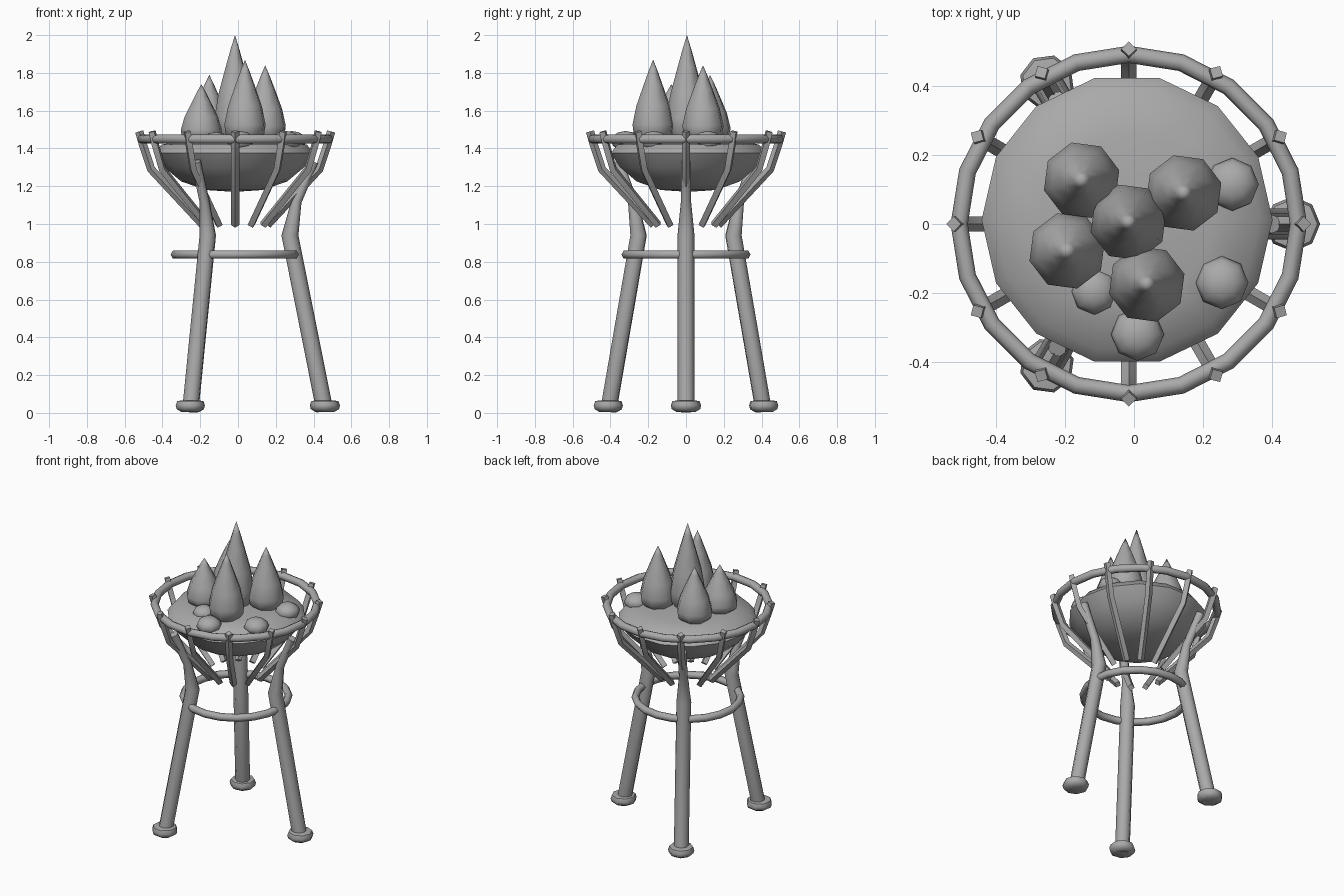
import bpy, bmesh, math
from mathutils import Vector

cube = bpy.data.objects.get("Cube")
if cube:
    bpy.data.objects.remove(cube, do_unlink=True)

CX = -0.015  # axis of the stand

grey = bpy.data.materials.new("plain_grey")
grey.use_nodes = True
GREY = (0.4, 0.4, 0.4, 1)
grey.diffuse_color = GREY
grey.node_tree.nodes["Principled BSDF"].inputs["Base Color"].default_value = GREY


def finish(bm, name, loc=(CX, 0, 0), angle=50):
    bmesh.ops.recalc_face_normals(bm, faces=bm.faces)
    mesh = bpy.data.meshes.new(name)
    bm.to_mesh(mesh)
    bm.free()
    mesh.materials.append(grey)
    ob = bpy.data.objects.new(name, mesh)
    ob.location = loc
    bpy.context.collection.objects.link(ob)
    bpy.ops.object.select_all(action='DESELECT')
    ob.select_set(True)
    bpy.context.view_layer.objects.active = ob
    bpy.ops.object.shade_smooth_by_angle(angle=math.radians(angle))
    return ob


def skin(bm, rings, closed=False):
    """Bridge rings of points with quads; cap the ends unless closed."""
    loops = [[bm.verts.new(p) for p in ring] for ring in rings]
    pairs = list(zip(loops, loops[1:]))
    if closed:
        pairs.append((loops[-1], loops[0]))
    else:
        bm.faces.new(loops[0])
        bm.faces.new(loops[-1])
    for a, b in pairs:
        for i in range(len(a)):
            j = (i + 1) % len(a)
            bm.faces.new((a[i], a[j], b[j], b[i]))


def lathe(name, profile, sides, loc, turn=0.0, angle=50):
    bm = bmesh.new()
    steps = [turn + math.tau * i / sides for i in range(sides)]
    skin(bm, [[(r * math.cos(t), r * math.sin(t), z) for t in steps]
              for r, z in profile])
    bmesh.ops.remove_doubles(bm, verts=bm.verts, dist=0.0005)
    return finish(bm, name, loc, angle)


def radial_tube(name, path, sides, azimuth):
    """Tube along (radius, height, thickness) points in a vertical plane."""
    bm = bmesh.new()
    out = Vector((math.cos(azimuth), math.sin(azimuth), 0))
    side = Vector((-out.y, out.x, 0))
    up = Vector((0, 0, 1))
    pts = [out * r + up * z for r, z, w in path]
    rings = []
    for i, p in enumerate(pts):
        tangent = Vector((0, 0, 0))
        if i > 0:
            tangent += (p - pts[i - 1]).normalized()
        if i < len(pts) - 1:
            tangent += (pts[i + 1] - p).normalized()
        normal = tangent.normalized().cross(side)
        w = path[i][2]
        rings.append([p + w * (normal * math.cos(a) + side * math.sin(a))
                      for a in (math.tau * k / sides for k in range(sides))])
    skin(bm, rings)
    return finish(bm, name)


def hoop(name, radius, thickness, z, segments, sides):
    bm = bmesh.new()
    rings = []
    for i in range(segments):
        t = math.tau * i / segments
        ring = []
        for k in range(sides):
            a = math.tau * k / sides
            r = radius + thickness * math.cos(a)
            ring.append((r * math.cos(t), r * math.sin(t),
                         z + thickness * math.sin(a)))
        rings.append(ring)
    skin(bm, rings, closed=True)
    return finish(bm, name, angle=65)


# Three legs with a knee and a thin upper prong, each on a round foot
LEG = [(0.475, 0.01, 0.045), (0.29, 0.94, 0.045),
       (0.325, 1.12, 0.027), (0.415, 1.33, 0.027)]
FOOT = [(0.05, 0.005), (0.075, 0.02), (0.08, 0.04), (0.072, 0.062), (0.05, 0.066)]
for n in range(3):
    t = math.tau * n / 3
    radial_tube(f"leg_{n + 1}", LEG, 8, t)
    lathe(f"foot_{n + 1}", FOOT, 8,
          (CX + 0.475 * math.cos(t), 0.475 * math.sin(t), 0), t)

# Brace hoop between the legs and rim hoop of the basket
hoop("brace_hoop", 0.318, 0.024, 0.838, 20, 6)
hoop("rim_hoop", 0.492, 0.025, 1.45, 20, 8)

# Twelve bent basket bars
BAR = [(0.17, 0.995, 0.022), (0.445, 1.29, 0.022),
       (0.488, 1.42, 0.022), (0.508, 1.49, 0.022)]
for n in range(12):
    radial_tube(f"basket_bar_{n + 1}", BAR, 4, math.tau * n / 12)

# Ember bed resting in the basket
lathe("ember_bed",
      [(0, 1.17), (0.15, 1.18), (0.28, 1.225), (0.37, 1.3), (0.422, 1.375),
       (0.385, 1.42), (0.25, 1.448), (0, 1.462)],
      14, (CX - 0.005, 0.012, 0), angle=70)

# Loose coals on top
for n, (x, y, r) in enumerate([(0.285, 0.115, 0.077), (0.255, -0.17, 0.077),
                               (0.01, -0.32, 0.077), (-0.115, -0.195, 0.068)]):
    bm = bmesh.new()
    bmesh.ops.create_uvsphere(bm, u_segments=8, v_segments=6, radius=r)
    bmesh.ops.scale(bm, vec=(1, 1, 0.68), verts=bm.verts)
    finish(bm, f"coal_{n + 1}", (x, y, 1.44))

# Teardrop flames of different heights
DROP = [(0.06, 0), (0.107, 0.12), (0.113, 0.23), (0.092, 0.45),
        (0.052, 0.7), (0.024, 0.87), (0, 1)]
BASE = 1.425
for n, (x, y, tip) in enumerate([(-0.016, 0.005, 2.0), (-0.152, 0.127, 1.79),
                                 (0.144, 0.09, 1.84), (-0.194, -0.078, 1.74),
                                 (0.037, -0.174, 1.87)]):
    lathe(f"flame_{n + 1}", [(r, BASE + t * (tip - BASE)) for r, t in DROP],
          8, (x, y, 0), math.pi / 12)
